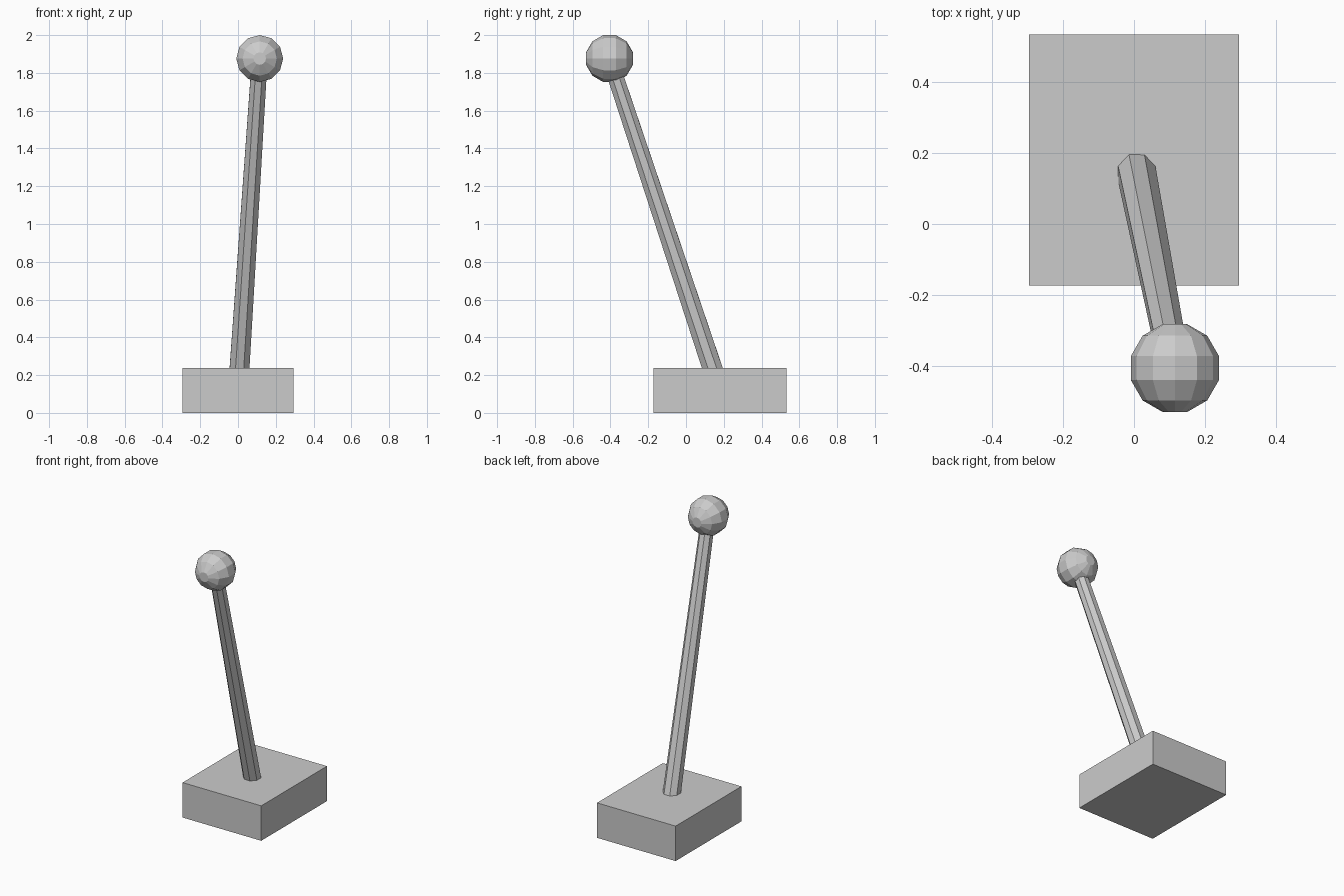
import bpy, bmesh, math
from mathutils import Vector, Matrix

if "Cube" in bpy.data.objects:
    bpy.data.objects.remove(bpy.data.objects["Cube"])

grey = bpy.data.materials.new("plain_grey")
grey.diffuse_color = (0.6, 0.6, 0.6, 1)
grey.use_nodes = True
grey.node_tree.nodes["Principled BSDF"].inputs["Base Color"].default_value = grey.diffuse_color


def add_object(name, bm):
    bmesh.ops.recalc_face_normals(bm, faces=bm.faces)
    mesh = bpy.data.meshes.new(name)
    bm.to_mesh(mesh)
    bm.free()
    mesh.materials.append(grey)
    obj = bpy.data.objects.new(name, mesh)
    bpy.context.collection.objects.link(obj)


# Base block
bm = bmesh.new()
bmesh.ops.create_cube(bm, size=1, matrix=Matrix.Translation((0, 0.18, 0.1185))
                      @ Matrix.Diagonal((0.59, 0.705, 0.237, 1)))
add_object("base", bm)

# Tapered octagonal lever, leaning forward from inside the base into the knob
knob_centre = Vector((0.115, -0.405, 1.876))
foot = Vector((0.001, 0.176, 0.127))
axis = knob_centre - foot
bm = bmesh.new()
tilt = Vector((0, 0, 1)).rotation_difference(axis).to_matrix().to_4x4()
bmesh.ops.create_cone(bm, cap_ends=True, segments=8, radius1=0.0575, radius2=0.045,
                      depth=axis.length,
                      matrix=Matrix.Translation((foot + knob_centre) / 2) @ tilt
                      @ Matrix.Rotation(math.pi / 8, 4, 'Z'))
add_object("lever", bm)

# Faceted knob: rings around the y axis with small flat caps front and back
bm = bmesh.new()
sides, radius = 12, 0.1285
rings = []
for lat in range(15, 180, 30):
    a = math.radians(lat)
    rings.append([bm.verts.new(knob_centre + radius * Vector((
        math.sin(a) * math.cos(math.tau * i / sides), -math.cos(a),
        math.sin(a) * math.sin(math.tau * i / sides)))) for i in range(sides)])
for lower, upper in zip(rings, rings[1:]):
    for i in range(sides):
        j = (i + 1) % sides
        bm.faces.new((lower[i], lower[j], upper[j], upper[i]))
bm.faces.new(rings[0])
bm.faces.new(rings[-1])
add_object("knob", bm)
